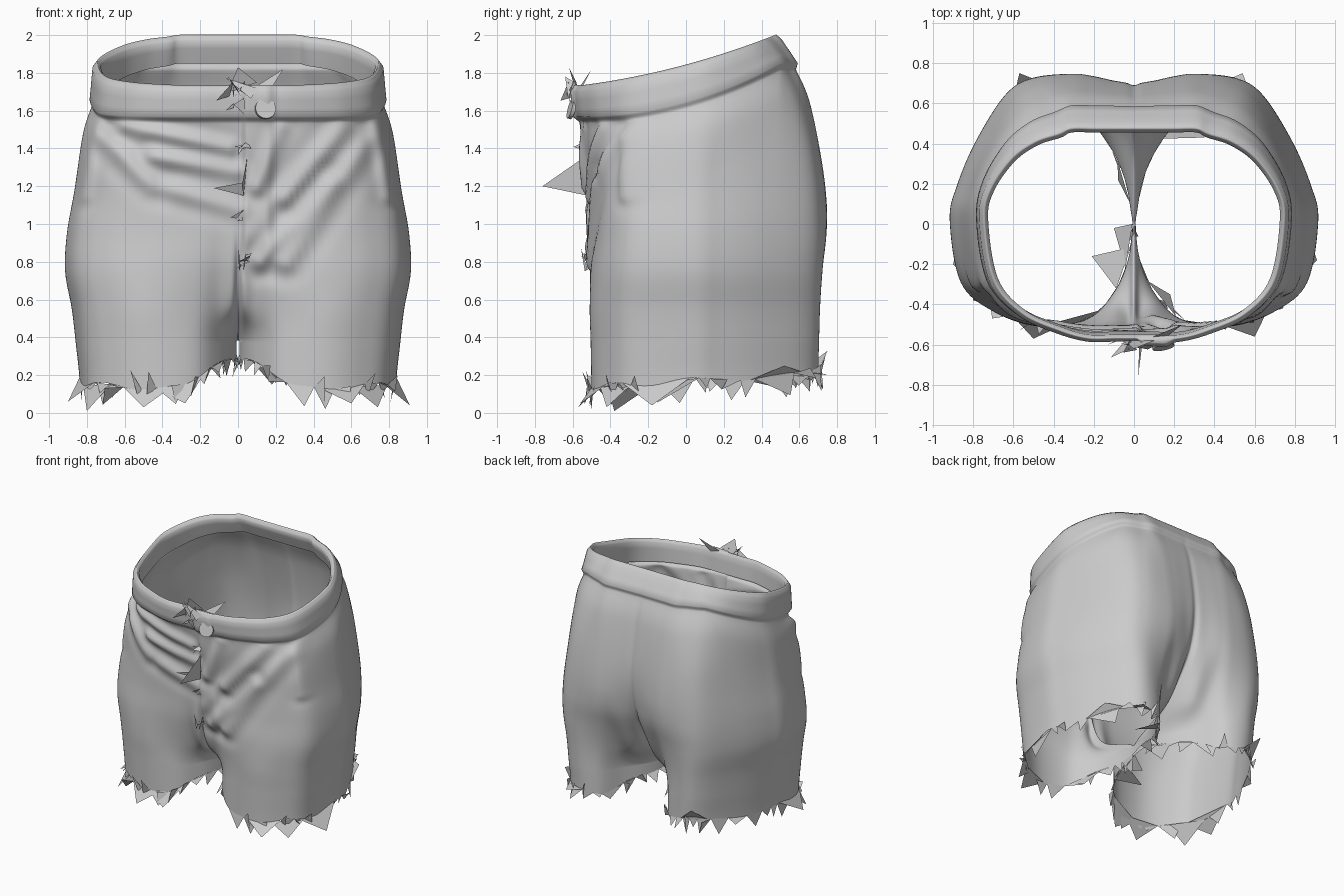
import bpy, bmesh, math, random
from mathutils import Vector

if "Cube" in bpy.data.objects:
    bpy.data.objects.remove(bpy.data.objects["Cube"])

random.seed(7)

# Height keys: front z, half width, front y, back y, centre seam front y, centre seam back y
KEYS = [
    (1.57, .745, -.535, .50, -.535, .50),
    (1.71, .725, -.55, .455, -.55, .455),
    (1.735, .745, -.565, .475, -.565, .475),
    (1.70, .77, -.585, .505, -.585, .505),
    (1.57, .785, -.575, .59, -.575, .585),
    (1.54, .77, -.54, .58, -.54, .575),
    (1.40, .82, -.53, .655, -.53, .635),
    (1.15, .865, -.51, .73, -.51, .69),
    (.95, .905, -.51, .75, -.50, .65),
    (.75, .915, -.53, .74, -.46, .53),
    (.55, .88, -.54, .73, -.33, .34),
    (.38, .86, -.535, .725, 0, 0),
    (.17, .84, -.53, .72, 0, 0),
]
CROTCH = .38

# Fold ridges on the front: x0, z0, x1, z1, depth, width
FOLDS = [
    (-.76, 1.50, -.45, 1.20, .03, .045), (-.60, 1.52, -.05, 1.40, .025, .04),
    (-.45, 1.36, 0, 1.28, .025, .04), (-.35, 1.18, 0, 1.08, .02, .045),
    (.12, .80, .48, 1.22, .03, .045), (.25, .80, .70, 1.46, .03, .05),
    (.25, 1.14, .55, 1.50, .03, .05), (.10, 1.20, .22, 1.50, .02, .04),
    (.74, 1.54, .80, 1.15, .03, .035), (-.76, 1.54, -.82, 1.15, .03, .035),
]


def lerp(a, b, t):
    return a + (b - a) * t


def catmull(a, b, c, d, t):
    return tuple(.5 * (2 * q + (r - p) * t + (2 * p - 5 * q + 4 * r - s) * t * t
                       + (3 * q - p - 3 * r + s) * t ** 3) for p, q, r, s in zip(a, b, c, d))


def step(a, b, v):
    t = max(0, min(1, (v - a) / (b - a)))
    return t * t * (3 - 2 * t)


def section(z, xo, yf, yb, sf, sb, sub=8):
    """Half outline from the front seam round the hip to the back seam."""
    df, db = (sf - yf) / -yf, (yb - sb) / yb
    e = 1 - step(.38, 1.05, z)          # leg rounding
    w = step(1.2, 1.6, z)               # waist rounding
    closed = sf == 0 and sb == 0
    s = .008 if closed else 0
    pts = [(s, sf)]
    pts += [(x, lerp(yf, y, d)) for x, y, d in
            ((.03, -.18, df), (.10, -.34, (df + e) / 2), (.23, -.47, e))]
    p = lerp(.67, .78, w)
    for a in (66, 47, 24):
        r = math.radians(a)
        pts.append((xo * math.cos(r) ** p, yf * math.sin(r) ** p))
    pts.append((xo, .02))
    for hip, waist in (((.96, .26), (.96, .36)), ((.86, .55), (.82, .68)),
                       ((.70, .86), (.66, .86)), ((.55, .97), (.50, .945))):
        pts.append((xo * lerp(hip[0], waist[0], w), yb * lerp(hip[1], waist[1], w)))
    pts += [(x, lerp(yb, y, d)) for x, y, d in
            ((.31, .66, e), (.20, .50, (db + e) / 2), (.10, .35, db), (.04, .2, db))]
    pts += [(s, sb)]
    a = pts[-2] if closed else (-pts[1][0], pts[1][1])
    b = pts[1] if closed else (-pts[-2][0], pts[-2][1])
    ext = [a] + pts + [b]
    out = [catmull(*ext[i:i + 4], k / sub) for i in range(len(pts) - 1) for k in range(sub)]
    return out + [pts[-1]]


def hem(x, y):
    return (.14 + .07 * (y + .5) / 1.2 + .14 * (1 - step(.02, .3, x))
            + .015 * math.sin(9 * x + 13 * y))


def tilt(y, z):
    """Waist rises towards the back."""
    s = max(0, min(1.03, (y + .55) / 1.02))
    c = .13 * step(1.58, 1.70, z)
    return (c * s + (.265 - c) * s * s) * step(.85, 1.58, z)


def crease(x, y, z, outer):
    """Front folds and fly placket as a push along -y."""
    if y > -.1 or not outer:
        return 0
    push = 0
    if z < 1.6:
        for x0, z0, x1, z1, amp, w in FOLDS:
            dx, dz = x1 - x0, z1 - z0
            t = max(0, min(1, ((x - x0) * dx + (z - z0) * dz) / (dx * dx + dz * dz)))
            d = math.hypot(x - x0 - t * dx, z - z0 - t * dz)
            push += amp * (1 - .4 * t) * (math.exp(-(d / w) ** 2) - .4 * math.exp(-((d - 1.8 * w) / w) ** 2))
        push *= step(.1, .3, -y) * (1 - step(1.52, 1.58, z))
    return push + .025 * step(.01, .05, x) * (1 - step(.15, .21, x)) * step(.75, .95, z)


def make_object(name, bm, smooth):
    me = bpy.data.meshes.new(name)
    bm.to_mesh(me)
    bm.free()
    for p in me.polygons:
        p.use_smooth = smooth
    ob = bpy.data.objects.new(name, me)
    bpy.context.collection.objects.link(ob)
    return ob


# Shorts body: waistband, seat and both legs
rows = []
last = len(KEYS) - 1
for i in range(last):
    n = 3 if i < 5 else 12
    for k in range(n + (i == last - 1)):
        t = k / n
        if i < 5:
            v = [lerp(a, b, t) for a, b in zip(KEYS[i], KEYS[i + 1])]
        else:
            if i == last - 2:
                t = 1 - (1 - t) ** 1.5
            v = list(catmull(KEYS[i - 1], KEYS[i], KEYS[i + 1], KEYS[min(i + 2, last)], t))
        v[4], v[5] = min(v[4], 0), max(v[5], 0)
        if i == last - 1:
            v[4] = v[5] = 0
        ring = []
        for x, y in section(*v):
            z = v[0] + tilt(y, v[0])
            if i == last - 1:
                z = lerp(CROTCH, hem(x, y), t)
            ring.append((max(x, 0), y, z))
        rows.append((ring, i >= 2))

bm = bmesh.new()
hems = []
for side in (1, -1):
    grid = [[bm.verts.new((side * x, y - crease(side * x, y, z, outer), z)) for x, y, z in ring]
            for ring, outer in rows]
    hems.append((side, [v.co.copy() for v in grid[-1]]))
    for r0, r1 in zip(grid, grid[1:]):
        for j in range(len(r0) - 1):
            q = (r0[j], r1[j], r1[j + 1], r0[j + 1])
            bm.faces.new(q if side > 0 else q[::-1])
bmesh.ops.remove_doubles(bm, verts=bm.verts, dist=.0005)
make_object("shorts_body", bm, True)


def shard(bm, a, b, tip):
    bm.faces.new([bm.verts.new(p) for p in (a, b, tip)])


# Frayed hem: ragged triangles round both leg openings
bm = bmesh.new()
for side, loop in hems:
    centre = Vector((side * .45, .1, 0))
    j = 0
    while j < len(loop) - 8:
        w = random.choice((3, 4, 5, 7))
        a, b = loop[j], loop[j + w]
        mid = (a + b) / 2
        out = mid - centre
        out.z = 0
        out.normalize()
        inner = abs(mid.x) < .12
        tip = mid + out * random.uniform(-.02, .05) + (b - a) * random.uniform(-.5, .5)
        tip.z = max(tip.z + random.uniform(-.12, -.02), .02)
        shard(bm, a, b, tip)
        if random.random() < .4 and not inner:
            c = mid + out * random.uniform(.02, .07) + Vector((0, 0, random.uniform(-.02, .10)))
            shard(bm, a, tip, c)
        j += w
# Long tatters at the hem corners and between the legs
for x, y, z in ((-.90, -.2, .06), (-.80, -.38, .01), (-.5, -.57, .03), (.60, -.56, .05), (.74, -.42, .03),
                (.91, -.18, .04), (-.28, -.55, .05), (-.21, -.16, .2), (-.1, -.02, .22), (.18, -.35, .15),
                (-.08, .22, .2), (.35, .43, .2), (.71, .52, .25), (.54, .75, .2), (-.57, .75, .33)):
    tip = Vector((x, y, z))
    loop = hems[0 if x > 0 else 1][1]
    j = min(range(5, len(loop) - 5), key=lambda k: (loop[k].xy - tip.xy).length)
    shard(bm, loop[j - 5], loop[j + 5], tip)
make_object("frayed_hem", bm, False)

# Torn threads along the fly
bm = bmesh.new()
for x, y, z, n, r in ((.0, -.59, 1.71, 6, .12), (.0, -.58, 1.60, 3, .07),
                      (.05, -.54, 1.43, 3, .08), (.01, -.51, 1.05, 2, .07), (.01, -.50, .8, 5, .09)):
    for _ in range(n):
        p = Vector((x, y, z))
        rnd = lambda s: Vector((random.uniform(-s, s), random.uniform(-.7 * s, .2 * s), random.uniform(-s, s)))
        shard(bm, p + rnd(r * .6), p + rnd(r * .6), p + rnd(r))
for tip in ((.02, -.76, 1.2), (-.13, -.60, 1.19)):
    shard(bm, (.03, -.52, 1.15), (.05, -.53, 1.36) if tip[0] > 0 else (.03, -.54, 1.22), tip)
shard(bm, (.05, -.58, 1.70), (.14, -.58, 1.66), (.24, -.50, 1.82))
shard(bm, (-.06, -.58, 1.69), (.10, -.58, 1.75), (0, -.62, 1.83))
make_object("torn_fly_edge", bm, False)

# Fly button, tipped slightly upwards
bpy.ops.mesh.primitive_cylinder_add(vertices=24, radius=.055, depth=.02, location=(.145, -.605, 1.61),
                                    rotation=(math.radians(75), 0, math.radians(12)))
bpy.context.object.name = "fly_button"
